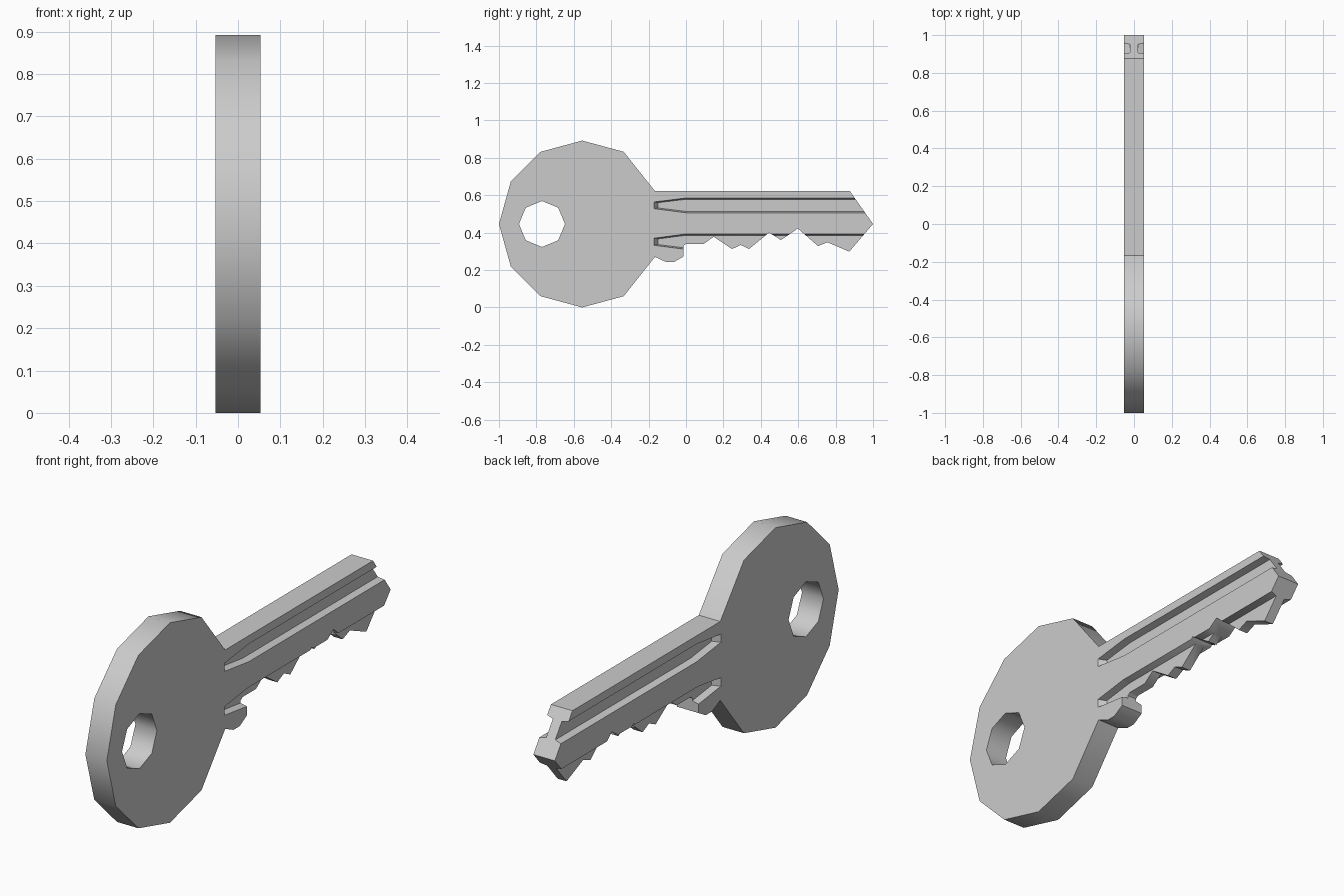
import bpy, bmesh, math

if "Cube" in bpy.data.objects:
    bpy.data.objects.remove(bpy.data.objects["Cube"])

HALF = 0.053      # half thickness of the key
FLOOR = 0.022     # half thickness left between the grooves
MID = 0.446       # height of the long axis


def loft(name, rings):
    """Closed solid skinned through rings of equal point count."""
    bm = bmesh.new()
    loops = [[bm.verts.new(p) for p in ring] for ring in rings]
    bm.faces.new(loops[0])
    bm.faces.new(loops[-1])
    for a, b in zip(loops, loops[1:]):
        for i in range(len(a)):
            j = (i + 1) % len(a)
            bm.faces.new((a[i], a[j], b[j], b[i]))
    bmesh.ops.recalc_face_normals(bm, faces=bm.faces)
    mesh = bpy.data.meshes.new(name)
    bm.to_mesh(mesh)
    bm.free()
    obj = bpy.data.objects.new(name, mesh)
    bpy.context.collection.objects.link(obj)
    return obj


def plate(name, outline, half):
    """Extrude a (y, z) outline along x."""
    return loft(name, [[(x, y, z) for y, z in outline] for x in (-half, half)])


def groove(name, side, sections):
    """Trapezoid channel; section = y open, y floor, z top, z bottom, wall slope."""
    out_x = 2 * HALF - FLOOR
    rings = []
    for y_open, y_floor, top, bottom, slope in sections:
        y_out = 2 * y_open - y_floor
        rings.append([(side * out_x, y_out, top + slope),
                      (side * FLOOR, y_floor, top - slope),
                      (side * FLOOR, y_floor, bottom + slope),
                      (side * out_x, y_out, bottom - slope)])
    return loft(name, rings)


# Bow, upper half from the neck round to the rear, mirrored below
bow = [(-0.166, 0.622), (-0.333, 0.832), (-0.555, 0.892), (-0.777, 0.832), (-0.937, 0.672)]
bow_outline = bow + [(-1.0, MID)] + [(y, 2 * MID - z) for y, z in reversed(bow)]

# Collar bump, cut teeth and tip
bitting = [(-0.107, 0.243), (-0.064, 0.243), (-0.013, 0.272), (-0.013, 0.33),
           (0.0, 0.34), (0.096, 0.34), (0.148, 0.378), (0.246, 0.312),
           (0.292, 0.334), (0.337, 0.312), (0.444, 0.4), (0.508, 0.36),
           (0.598, 0.422), (0.706, 0.328), (0.757, 0.348), (0.873, 0.298),
           (1.0, MID), (0.876, 0.622)]
key = plate("key", bow_outline + bitting, HALF)

# Eight-sided ring hole
hole = plate("ring_hole_cutter",
             [(-0.77 + 0.123 * math.cos(i * math.pi / 4),
               MID + 0.123 * math.sin(i * math.pi / 4)) for i in range(8)], 0.2)
cutters = [hole]

# Grooves on both faces; the lower one opens out over the teeth
for side in (-1, 1):
    cutters.append(groove("upper_groove_cutter", side, [
        (-0.17, -0.15, 0.564, 0.528, 0.004),
        (0.0, 0.0, 0.585, 0.506, 0.007),
        (1.2, 1.2, 0.585, 0.506, 0.007)]))
    cutters.append(groove("lower_groove_cutter", side, [
        (-0.17, -0.15, 0.37, 0.332, 0.004),
        (-0.006, -0.006, 0.392, 0.311, 0.007),
        (-0.004, -0.004, 0.392, 0.1, 0.007),
        (1.2, 1.2, 0.392, 0.1, 0.007)]))

# Cut, then clear the helpers
bpy.context.view_layer.objects.active = key
for cutter in cutters:
    cutter.hide_render = True
    mod = key.modifiers.new("cut", 'BOOLEAN')
    mod.operation = 'DIFFERENCE'
    mod.solver = 'EXACT'
    mod.object = cutter
    bpy.ops.object.modifier_apply(modifier=mod.name)
    bpy.data.objects.remove(cutter)

# Smooth rim, crisp edges
bpy.ops.object.select_all(action='DESELECT')
key.select_set(True)
bpy.ops.object.shade_smooth_by_angle(angle=math.radians(48))
